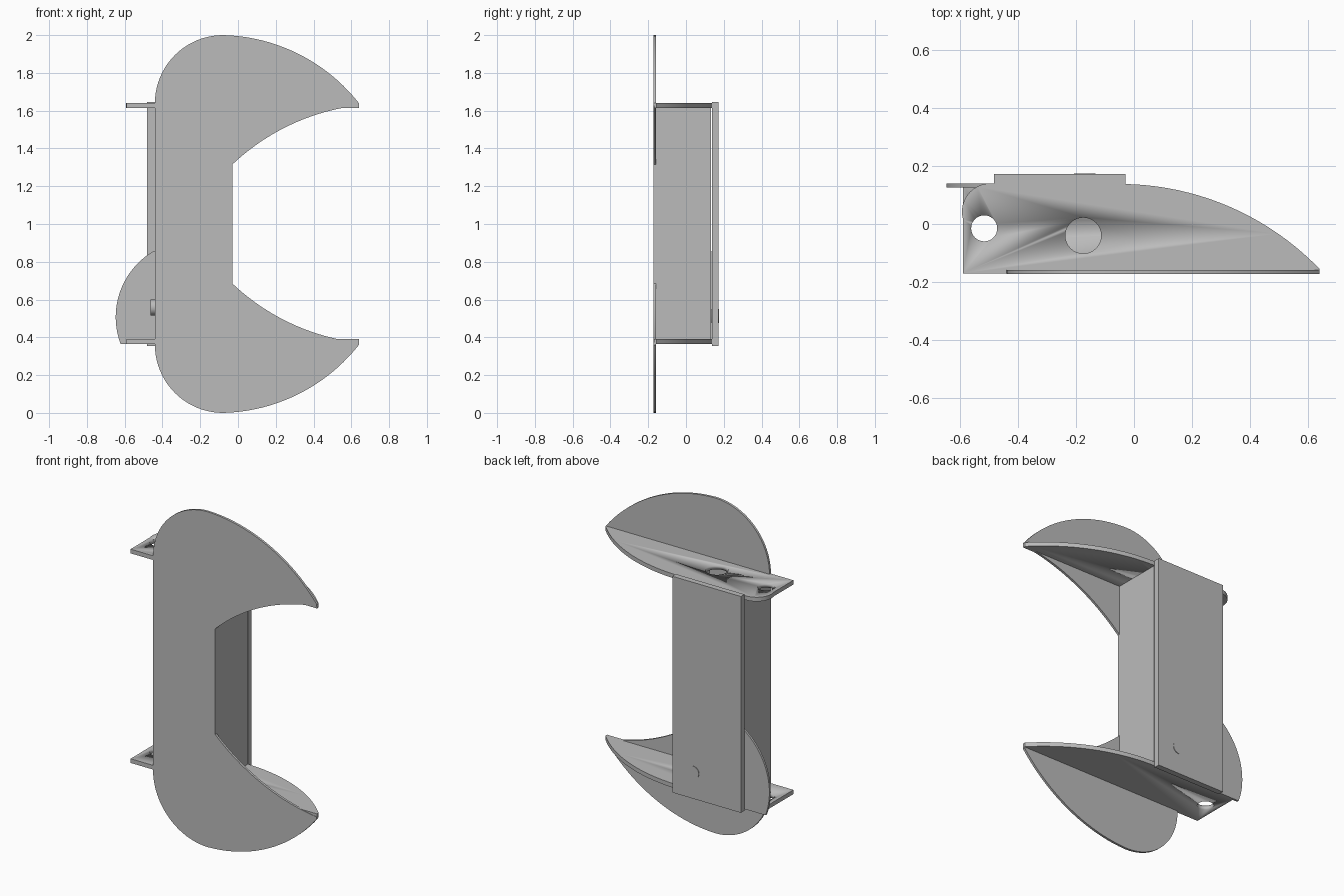
import bpy, bmesh, math
from mathutils import Vector

cube = bpy.data.objects.get("Cube")
if cube:
    bpy.data.objects.remove(cube, do_unlink=True)

grey = bpy.data.materials.new("plain_grey")
grey.use_nodes = True
colour = (0.5, 0.5, 0.5, 1)
grey.diffuse_color = colour
grey.node_tree.nodes["Principled BSDF"].inputs["Base Color"].default_value = colour

TOP = 1.64
BOTTOM = 0.365


def arc(p, q, sag, n=20):
    """Points of a circular arc from p to q, bulging left of travel by sag."""
    p, q = Vector(p), Vector(q)
    chord = q - p
    half = 2 * math.atan(2 * sag / chord.length)
    radius = chord.length / (2 * math.sin(half))
    normal = Vector((-chord.y, chord.x)).normalized()
    centre = (p + q) / 2 + normal * (sag - radius)
    start = p - centre
    pts = []
    for i in range(n + 1):
        a = -2 * half * i / n
        c, s = math.cos(a), math.sin(a)
        pts.append((centre.x + start.x * c - start.y * s,
                    centre.y + start.x * s + start.y * c))
    return pts


def circle(x, y, r, n=32):
    return [(x + r * math.cos(math.tau * i / n), y + r * math.sin(math.tau * i / n))
            for i in range(n)]


def prism(name, outline, lo, hi, axis):
    """Extrude a flat outline along the given axis from lo to hi."""
    place = {"x": lambda a, b, d: (d, a, b),
             "y": lambda a, b, d: (a, d, b),
             "z": lambda a, b, d: (a, b, d)}[axis]
    bm = bmesh.new()
    face = bm.faces.new([bm.verts.new(place(a, b, lo)) for a, b in outline])
    ext = bmesh.ops.extrude_face_region(bm, geom=[face])
    moved = [v for v in ext["geom"] if isinstance(v, bmesh.types.BMVert)]
    bmesh.ops.translate(bm, verts=moved, vec=Vector(place(0, 0, hi - lo)))
    bmesh.ops.recalc_face_normals(bm, faces=bm.faces)
    mesh = bpy.data.meshes.new(name)
    bm.to_mesh(mesh)
    bm.free()
    mesh.materials.append(grey)
    obj = bpy.data.objects.new(name, mesh)
    bpy.context.collection.objects.link(obj)
    bpy.ops.object.select_all(action="DESELECT")
    obj.select_set(True)
    bpy.context.view_layer.objects.active = obj
    bpy.ops.object.shade_smooth_by_angle(angle=math.radians(30))
    return obj


def rect(a0, a1, b0, b1):
    return [(a0, b0), (a1, b0), (a1, b1), (a0, b1)]


def drill(obj, x, y, r, z):
    """Cut a round vertical hole."""
    cutter = prism("hole_cutter", circle(x, y, r), z - 0.1, z + 0.1, "z")
    cutter.hide_render = True
    cutter.hide_viewport = True
    cutter.display_type = "WIRE"
    mod = obj.modifiers.new("hole", "BOOLEAN")
    mod.operation = "DIFFERENCE"
    mod.solver = "EXACT"
    mod.object = cutter


# Crescent front plate, upper half mirrored to the lower half
upper = (arc((-0.44, TOP), (-0.08, 2), 0.105)
         + arc((-0.08, 2), (0.64, TOP), 0.09)[1:]
         + arc((-0.03, 1.315), (0.64, 1.628), 0.06)[::-1])
lower = [(x, 2 - z) for x, z in reversed(upper)]
prism("front_plate", upper + lower, -0.172, -0.158, "y")

# Horizontal end plates with curved horns and holed tabs
horn = arc((-0.03, 0.138), (0.64, -0.155), 0.0725)
base = [(0.64, -0.17), (-0.59, -0.17)]
rounded = arc((-0.59, 0.015), (-0.475, 0.138), 0.048, 12)
top_plate = prism("top_plate", horn + base + rounded, TOP - 0.025, TOP, "z")
bottom_plate = prism("bottom_plate", horn + base + [(-0.59, 0.138)],
                     BOTTOM, BOTTOM + 0.025, "z")
for plate, z in ((top_plate, TOP), (bottom_plate, BOTTOM)):
    drill(plate, -0.517, -0.015, 0.045, z)
drill(top_plate, -0.175, -0.04, 0.062, TOP)

# Side walls of the hollow body
for name, x in (("inner_wall", -0.044), ("outer_wall", -0.44)):
    prism(name, rect(-0.16, 0.132, BOTTOM + 0.02, TOP - 0.02), x, x + 0.014, "x")

# Back plate with round pin
prism("back_plate", rect(-0.483, -0.03, 0.355, 1.645), 0.138, 0.172, "y")
prism("back_pin", circle(-0.17, 0.513, 0.037), 0.135, 0.175, "y")

# Curved side fin and small stud on the outer wall
fin = arc((-0.622, BOTTOM), (-0.45, 0.855), 0.094)
prism("side_fin", fin + [(-0.43, 0.855), (-0.43, BOTTOM)], 0.126, 0.139, "y")
prism("wall_stud", circle(-0.02, 0.558, 0.042), -0.463, -0.435, "x")
